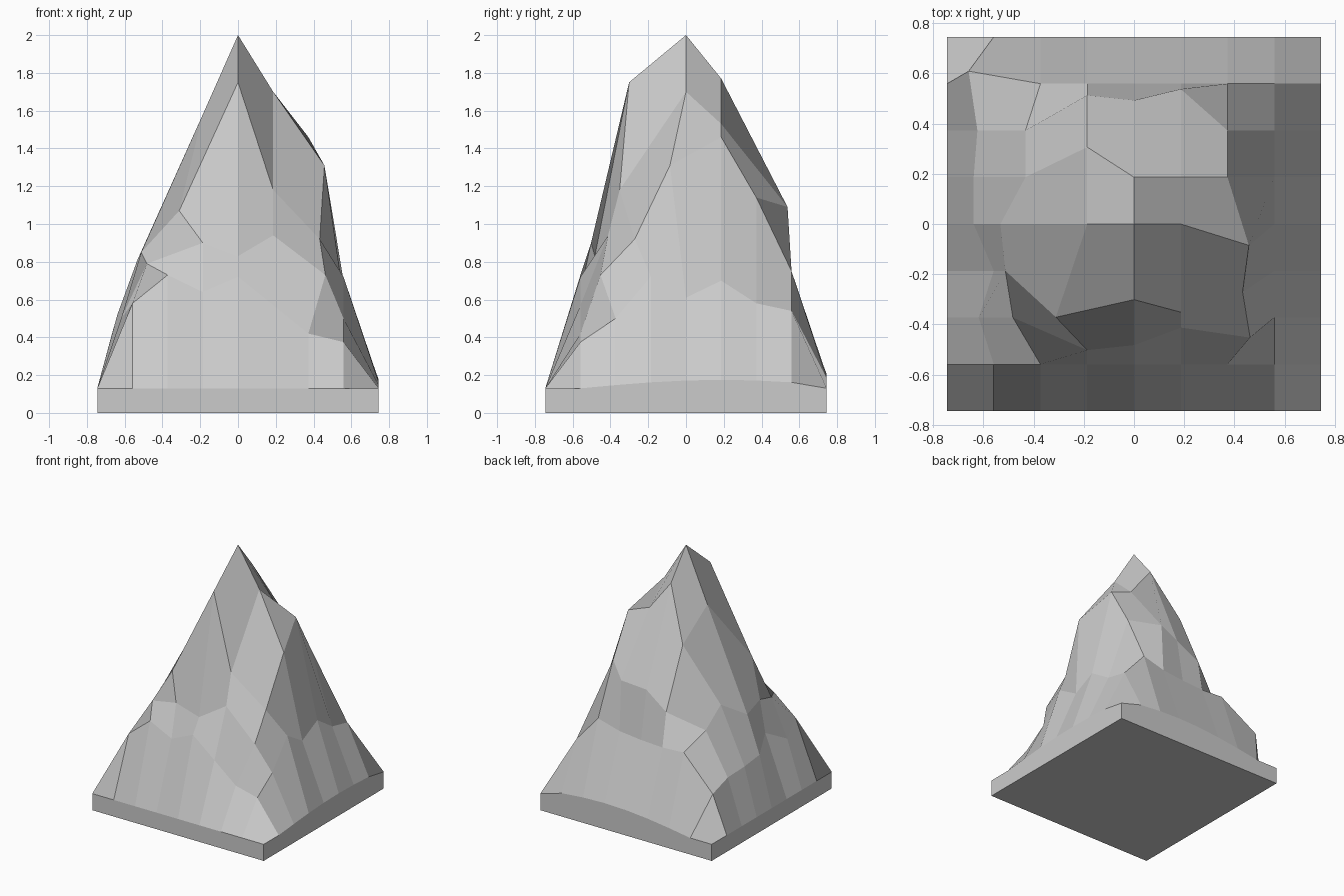
import bpy, bmesh, math

if "Cube" in bpy.data.objects:
    bpy.data.objects.remove(bpy.data.objects["Cube"])

HALF = 0.745
STEP = HALF / 4

# Inner heights, front row first, left to right
HEIGHTS = [
    [.58, .73, .64, .72, .57, .42, .375],
    [.50, .79, .90, .83, .94, .73, .50],
    [.60, .85, 1.07, 1.75, 1.18, .92, .72],
    [.52, .81, 1.58, 2.0, 1.70, 1.31, .61],
    [.50, .93, 1.38, 1.77, 1.53, 1.46, .70],
    [.48, .80, .93, 1.05, 1.09, 1.14, .58],
    [.45, .68, .67, .68, .70, .75, .54],
]

# Rock bulges: (column, row) -> sideways push
PUSH = {
    (-3, -2): (-.06, 0), (-2, -2): (-.11, 0), (-1, -2): (0, -.13),
    (0, -2): (0, -.11), (1, -2): (0, -.04), (2, -2): (.09, -.08),
    (-2, -1): (-.14, 0), (-1, -1): (-.125, -.185), (0, -1): (0, -.115),
    (1, -1): (0, -.165), (2, -1): (.06, -.085),
    (-3, 0): (-.08, 0), (-2, 0): (-.16, 0), (2, 0): (.085, -.085),
    (-3, 1): (-.08, 0), (-2, 1): (-.06, 0), (-1, 1): (0, .12),
    (-3, 2): (-.065, 0), (-2, 2): (-.06, 0), (-1, 2): (0, .14),
    (0, 2): (0, .12), (1, 2): (0, .165), (-3, 3): (-.10, .05),
}


def rim_height(c, r):
    """Top of the plinth, with gentle swells on the right and back edges."""
    t = r if c == 4 else c if r == 4 else 4
    swell = .045 if c == 4 else .075
    return .13 + swell * max(0, math.cos((t - 1) / 4 * math.pi / 2))  if abs(t) < 4 else .13


bm = bmesh.new()
bmesh.ops.create_grid(bm, x_segments=8, y_segments=8, size=HALF)

# Sculpt the rock face
for v in bm.verts:
    c, r = round(v.co.x / STEP), round(v.co.y / STEP)
    if max(abs(c), abs(r)) == 4:
        v.co.z = rim_height(c, r)
    else:
        dx, dy = PUSH.get((c, r), (0, 0))
        v.co.x += dx
        v.co.y += dy
        v.co.z = HEIGHTS[r + 3][c + 3]

# Plinth sides and underside
rim = [e for e in bm.edges if e.is_boundary]
out = bmesh.ops.extrude_edge_only(bm, edges=rim)["geom"]
for v in out:
    if isinstance(v, bmesh.types.BMVert):
        v.co.z = 0
bmesh.ops.contextual_create(bm, geom=[e for e in out if isinstance(e, bmesh.types.BMEdge)])
bmesh.ops.recalc_face_normals(bm, faces=bm.faces)

mesh = bpy.data.meshes.new("rock_peak")
bm.to_mesh(mesh)
bm.free()
bpy.context.collection.objects.link(bpy.data.objects.new("rock_peak", mesh))
